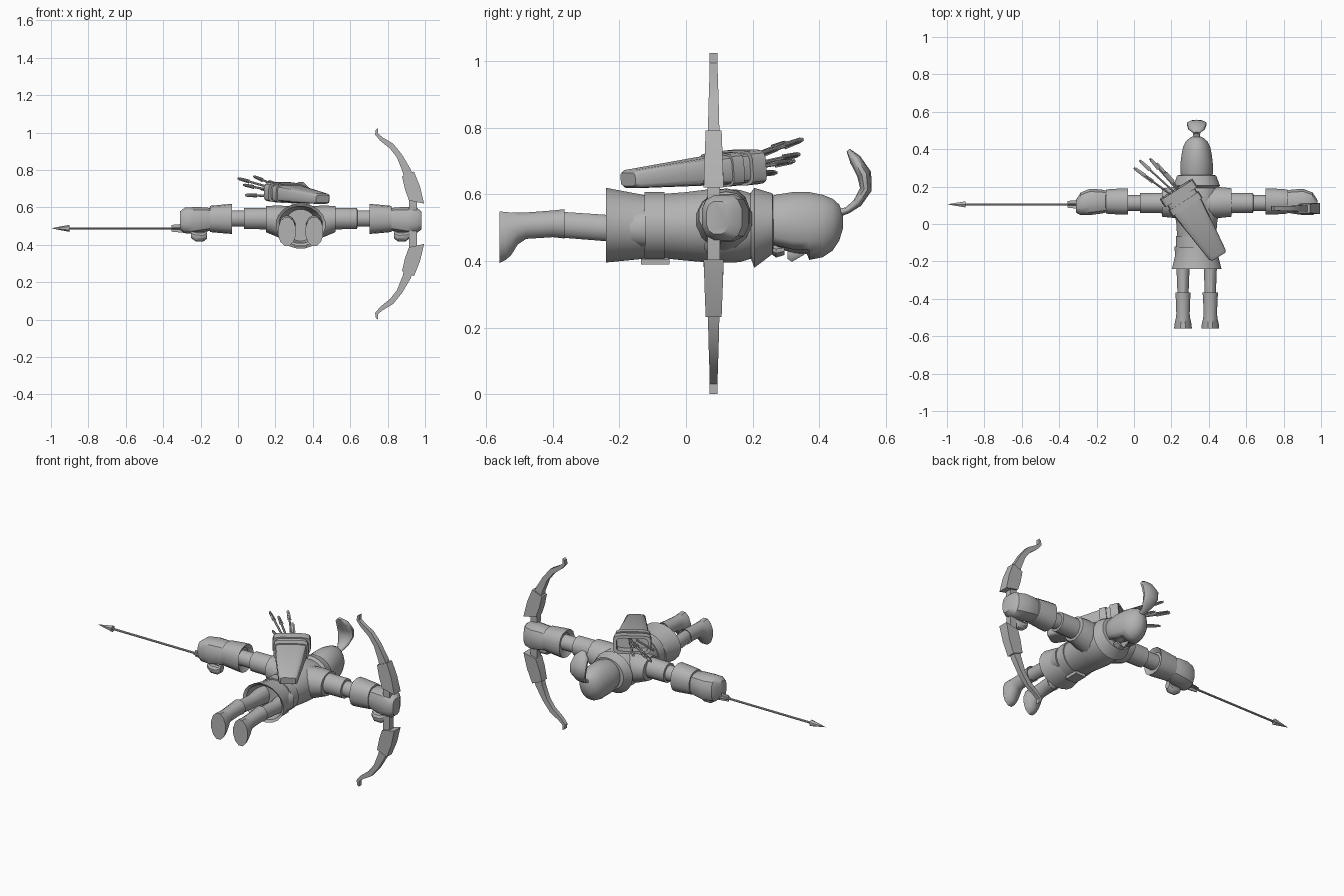
import bpy, bmesh, math
from mathutils import Vector

grey = bpy.data.materials.new("stone_grey")
grey.diffuse_color = (0.45, 0.45, 0.45, 1)
CX = 0.335  # centre line of the body


def skin(name, rings, angle=35):
    """Closed surface through a series of equal-sized point rings."""
    bm = bmesh.new()
    vs = [[bm.verts.new(p) for p in r] for r in rings]
    n = len(vs[0])
    for a, b in zip(vs, vs[1:]):
        for i in range(n):
            j = (i + 1) % n
            bm.faces.new((a[i], a[j], b[j], b[i]))
    bm.faces.new(vs[0])
    bm.faces.new(vs[-1])
    bmesh.ops.recalc_face_normals(bm, faces=bm.faces)
    me = bpy.data.meshes.new(name)
    bm.to_mesh(me)
    bm.free()
    me.materials.append(grey)
    ob = bpy.data.objects.new(name, me)
    bpy.context.collection.objects.link(ob)
    bpy.ops.object.select_all(action='DESELECT')
    ob.select_set(True)
    bpy.context.view_layer.objects.active = ob
    bpy.ops.object.shade_smooth_by_angle(angle=math.radians(angle))
    return ob


def oval(c, u, v, ru, rv, n=16, e=1.0):
    """Ring around c; e below 1 makes it boxier."""
    pts = []
    for i in range(n):
        a = 2 * math.pi * (i + 0.5) / n
        ca, sa = math.cos(a), math.sin(a)
        pts.append(Vector(c) + Vector(u) * ru * math.copysign(abs(ca) ** e, ca)
                   + Vector(v) * rv * math.copysign(abs(sa) ** e, sa))
    return pts


X, Y, Z = (1, 0, 0), (0, 1, 0), (0, 0, 1)


def along_y(name, cx, rows, n=16, e=1.0):
    """rows: y, half width, low z, high z"""
    return skin(name, [oval((cx, y, (lo + hi) / 2), X, Z, w, (hi - lo) / 2, n, e)
                       for y, w, lo, hi in rows])


def along_x(name, s, rows, n=12, e=1.0):
    """rows: distance from centre line, y, z, half depth, half height"""
    return skin(name, [oval((CX + s * d, y, z), Y, Z, ry, rz, n, e)
                       for d, y, z, ry, rz in rows])


def rod(name, p0, p1, r0, r1, n=8, flat=1.0, roll=0.0):
    p0, p1 = Vector(p0), Vector(p1)
    d = (p1 - p0).normalized()
    u = d.cross(Vector(Z)).normalized()
    v = d.cross(u)
    u, v = (u * math.cos(roll) + v * math.sin(roll),
            v * math.cos(roll) - u * math.sin(roll))
    return skin(name, [oval(p0, u, v, r0, r0 * flat, n), oval(p1, u, v, r1, r1 * flat, n)])


# Torso, hollow skirt, belt and buckle
along_y("skirt", CX, [(-0.14, .085, .42, .59), (-0.23, .118, .408, .607), (-0.24, .134, .394, .621),
                      (-0.13, .107, .405, .60), (-0.10, .105, .41, .60)], 20)
along_y("belt", CX, [(-0.125, .10, .41, .60), (-0.125, .112, .403, .608),
                     (-0.065, .112, .403, .608), (-0.065, .10, .41, .60)], 20)
along_y("buckle", CX, [(-0.135, .04, .387, .408), (-0.05, .04, .387, .408)], 4, .5)
along_y("torso", CX, [(-0.10, .104, .41, .60), (0.0, .11, .40, .608), (0.08, .122, .393, .618),
                      (0.16, .125, .395, .615), (0.21, .11, .41, .60)], 20)
along_y("collar", CX, [(0.19, .11, .42, .60), (0.205, .126, .378, .621), (0.26, .105, .42, .604),
                       (0.262, .085, .43, .59)], 20)

# Hooded head with a recessed face opening
hood = along_y("hood", CX, [(0.25, .08, .435, .595), (0.27, .088, .42, .60), (0.32, .088, .405, .608),
                            (0.37, .082, .402, .608), (0.41, .074, .41, .60), (0.44, .06, .43, .588),
                            (0.46, .038, .46, .57), (0.472, .012, .50, .54)], 20)
bm = bmesh.new()
bm.from_mesh(hood.data)
bm.normal_update()
face = [f for f in bm.faces if f.normal.z < -0.6 and 0.255 < f.calc_center_median().y < 0.38]
bmesh.ops.inset_region(bm, faces=face, thickness=0.008, depth=-0.018)
bm.to_mesh(hood.data)
bm.free()
along_y("nose", CX, [(0.305, .012, .405, .44), (0.318, .016, .396, .44), (0.355, .007, .418, .44)], 8)
along_y("chin", CX, [(0.258, .03, .42, .45), (0.27, .036, .41, .45), (0.295, .03, .418, .45)], 10)

# Curled plume on the crown
path = [(.46, .545, .018, .012), (.485, .552, .02, .01), (.515, .575, .035, .014), (.54, .615, .05, .018),
        (.535, .66, .055, .022), (.508, .705, .045, .018), (.487, .733, .015, .006)]
rings = []
for i, (y, z, w, t) in enumerate(path):
    a, b = path[max(i - 1, 0)], path[min(i + 1, len(path) - 1)]
    d = Vector((0, b[0] - a[0], b[1] - a[1])).normalized()
    rings.append(oval((CX, y, z), X, d.cross(Vector(X)), w, t, 10))
skin("plume", rings, 60)

for s, side in ((-1, "left"), (1, "right")):
    # Arms, cuffs and fists
    along_x(side + "_shoulder", s, [(.04, .11, .51, .085, .095), (.12, .115, .525, .085, .085),
                                    (.185, .115, .537, .078, .07), (.187, .113, .539, .05, .05)], 14)
    along_x(side + "_sleeve", s, [(.15, .112, .54, .057, .06), (.302, .112, .54, .055, .058),
                                  (.304, .112, .54, .04, .04)])
    along_x(side + "_forearm", s, [(.28, .112, .54, .044, .045), (.40, .112, .54, .044, .045)])
    along_x(side + "_cuff", s, [(.385, .118, .54, .05, .055), (.367, .12, .538, .072, .08),
                                (.40, .12, .538, .072, .078), (.485, .12, .538, .066, .07),
                                (.487, .12, .538, .05, .055)], 14, .85)
    along_x(side + "_fist", s, [(.46, .12, .535, .055, .058), (.51, .12, .535, .066, .067),
                                (.57, .118, .53, .072, .073), (.62, .108, .53, .062, .07),
                                (.645, .095, .53, .035, .05)], 12, .75)
    along_x(side + "_thumb", s, [(.50, .085, .455, .018, .022), (.52, .08, .443, .026, .025),
                                 (.56, .08, .443, .026, .026), (.585, .08, .455, .016, .02)], 10)
    # Legs, boots and feet
    lx = CX + s * 0.073
    along_y(side + "_leg", lx, [(-0.12, .048, .44, .56), (-0.24, .036, .458, .54), (-0.39, .03, .47, .55)], 12)
    along_y(side + "_boot", lx, [(-0.375, .03, .48, .545), (-0.365, .043, .466, .557), (-0.40, .04, .470, .553),
                                 (-0.48, .037, .465, .547), (-0.505, .04, .448, .547),
                                 (-0.525, .045, .415, .547), (-0.542, .048, .40, .55),
                                 (-0.56, .049, .391, .551)], 12)

# Bow: each station is inner x, z, outer x, z, half thickness
BY, BZ = 0.083, 0.512
limb = [(.915, .512, .955, .512, .018), (.914, .641, .957, .641, .019), (.88, .791, .925, .801, .017),
        (.85, .866, .877, .882, .015), (.813, .914, .829, .941, .013), (.759, .957, .775, .973, .012),
        (.733, .989, .749, .994, .012), (.737, .016 + 1, .749, 1.024, .012)]
wrap = [(.877, .765, .941, .792, .024), (.893, .695, .973, .712, .027), (.914, .637, .995, .62, .03)]
for s, side in ((1, "upper"), (-1, "lower")):
    for part, rows in (("limb", limb), ("wrap", wrap)):
        rs = []
        for xi, zi, xo, zo, h in rows:
            zi, zo = BZ + s * (zi - BZ), BZ + s * (zo - BZ)
            rs.append([(xi, BY - h, zi), (xo, BY - h, zo), (xo, BY + h, zo), (xi, BY + h, zi)])
        skin(f"bow_{side}_{part}", rs)


def fletching(name, p0, p1, w):
    for k in range(2):
        rod(f"{name}_{k}", p0, p1, w, w * .75, 4, .12, k * math.pi / 2)


# Held arrow
rod("arrow_shaft", (-0.93, .105, .488), (-0.25, .105, .488), .006, .006)
rod("arrow_head", (-0.995, .105, .488), (-0.90, .105, .488), .001, .019, 6)
fletching("arrow_fletching", (-0.29, .105, .488), (-0.355, .105, .488), .034)

# Slanted quiver on the back
q0, q1 = Vector((.452, -.174, .645)), Vector((.226, .186, .683))
axis = (q1 - q0).normalized()
side = axis.cross(Vector(Z)).normalized()
up = side.cross(axis)
rows = [(0, .042, .02), (.03, .052, .028), (.74, .088, .045), (.74, .096, .051), (.83, .096, .051),
        (.83, .088, .046), (.89, .088, .046), (.89, .104, .053), (1, .104, .053), (1, .086, .038),
        (.87, .086, .038)]
skin("quiver", [oval(q0.lerp(q1, t), side, up, w, h, 16, .4) for t, w, h in rows])

# Spare arrows
tips = [(0.0, .30, .755), (.03, .34, .72), (.085, .35, .765), (.12, .325, .70), (.165, .28, .74), (.04, .27, .665)]
for i, tip in enumerate(tips):
    tip = Vector(tip)
    base = q0.lerp(q1, .87) + (tip - Vector((.08, .31, .72))) * 0.35
    rod(f"spare_arrow_{i}", base, tip, .006, .006, 6)
    d = (tip - base).normalized()
    fletching(f"spare_fletching_{i}", tip - d * .075, tip - d * .008, .015)
